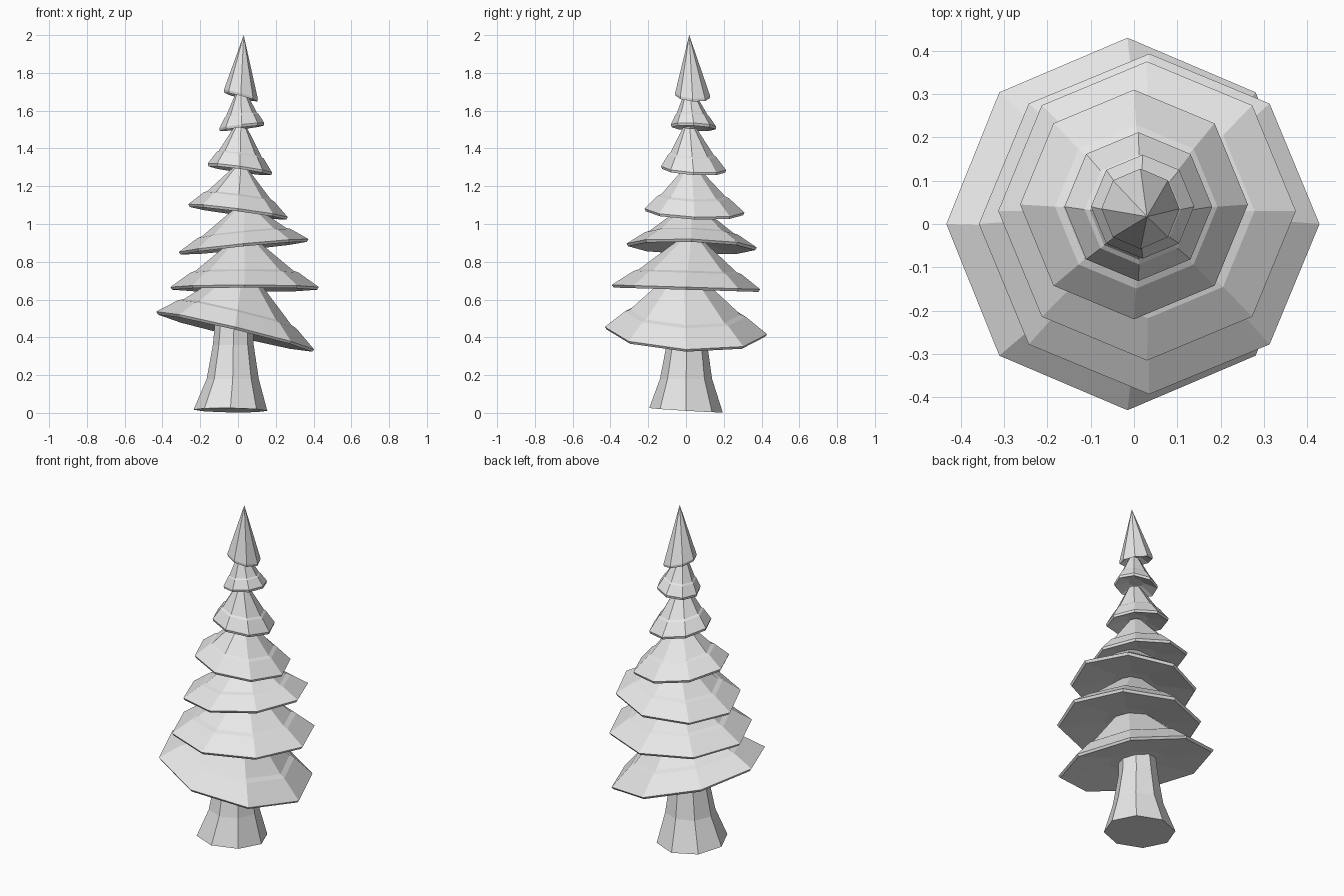
import bpy, bmesh, math
from mathutils import Vector

if "Cube" in bpy.data.objects:
    bpy.data.objects.remove(bpy.data.objects["Cube"])

SIDES = 8
mat = bpy.data.materials.new("pale_grey")
mat.diffuse_color = (0.8, 0.8, 0.8, 1)
mat.use_nodes = True
mat.node_tree.nodes["Principled BSDF"].inputs["Base Color"].default_value = mat.diffuse_color


def add_ring(bm, centre, r, sx=0.0, sy=0.0):
    """Octagon whose height slopes by sx along x and sy along y."""
    kx, ky = 1 / math.hypot(1, sx), 1 / math.hypot(1, sy)
    ring = []
    for i in range(SIDES):
        a = math.tau * i / SIDES
        dx, dy = r * math.cos(a) * kx, r * math.sin(a) * ky
        ring.append(bm.verts.new(Vector(centre) + Vector((dx, dy, sx * dx + sy * dy))))
    return ring


def bridge(bm, low, high):
    for i in range(SIDES):
        j = (i + 1) % SIDES
        bm.faces.new((low[i], low[j], high[j], high[i]))


def finish(bm, name):
    bmesh.ops.recalc_face_normals(bm, faces=bm.faces)
    mesh = bpy.data.meshes.new(name)
    bm.to_mesh(mesh)
    bm.free()
    mesh.materials.append(mat)
    bpy.context.collection.objects.link(bpy.data.objects.new(name, mesh))


def branch_tier(name, base, r, top, r_top, sx, sy, ledge=True):
    bm = bmesh.new()
    base, top = Vector(base), Vector(top)
    h = top.z - base.z
    # shallow hollow underside, then the thin rim
    rings = [add_ring(bm, base + Vector((0, 0, 0.02)), r * 0.35, sx, sy),
             add_ring(bm, base - Vector((0, 0, 0.008)), r * 0.975, sx, sy),
             add_ring(bm, base + Vector((0, 0, 0.006)), r, sx, sy)]
    bm.faces.new(rings[0])
    # slope with a small flat ledge part way up
    if ledge:
        for t, k in ((0.33, 0.67), (0.37, 0.585)):
            rad = r_top + (r - r_top) * k
            rings.append(add_ring(bm, base.lerp(top, t), rad, sx, sy))
    if r_top:
        rings.append(add_ring(bm, top, r_top, sx, sy))
        bm.faces.new(rings[-1])
    else:
        tip = bm.verts.new(top)
        for i in range(SIDES):
            bm.faces.new((rings[-1][i], rings[-1][(i + 1) % SIDES], tip))
    for low, high in zip(rings, rings[1:]):
        bridge(bm, low, high)
    finish(bm, name)


# flared trunk
bm = bmesh.new()
rings = [add_ring(bm, c, r, sx, sy) for c, r, sx, sy in (
    ((-0.04, 0.0, 0.014), 0.195, -0.015, -0.06),
    ((-0.028, 0.0, 0.18), 0.138, 0, 0),
    ((-0.025, 0.005, 0.36), 0.108, 0, 0),
    ((-0.02, 0.0, 0.50), 0.10, 0, 0))]
for low, high in zip(rings, rings[1:]):
    bridge(bm, low, high)
bm.faces.new(rings[0])
bm.faces.new(rings[-1])
finish(bm, "trunk")

# foliage tiers: base centre, radius, top centre, top radius, slope x, slope y
tiers = [
    ((-0.015, 0.0, 0.43), 0.43, (0.02, -0.01, 0.71), 0.10, -0.24, -0.045),
    ((0.035, 0.0, 0.66), 0.393, (0.035, 0.025, 0.91), 0.07, 0.0, -0.03),
    ((0.03, 0.03, 0.88), 0.345, (0.035, 0.03, 1.09), 0.05, 0.10, -0.03),
    ((0.0, 0.045, 1.065), 0.265, (0.015, 0.03, 1.30), 0.035, -0.13, -0.04),
    ((0.01, 0.04, 1.29), 0.172, (0.015, 0.02, 1.51), 0.035, -0.14, -0.06),
    ((0.02, 0.04, 1.515), 0.12, (0.015, 0.02, 1.69), 0.03, 0.12, -0.05),
]
for n, tier in enumerate(tiers, 1):
    branch_tier(f"branch_tier_{n}", *tier)

# pointed treetop
branch_tier("treetop", (0.015, 0.035, 1.68), 0.093, (0.03, 0.017, 2.0), 0.0,
            -0.26, -0.08, ledge=False)
